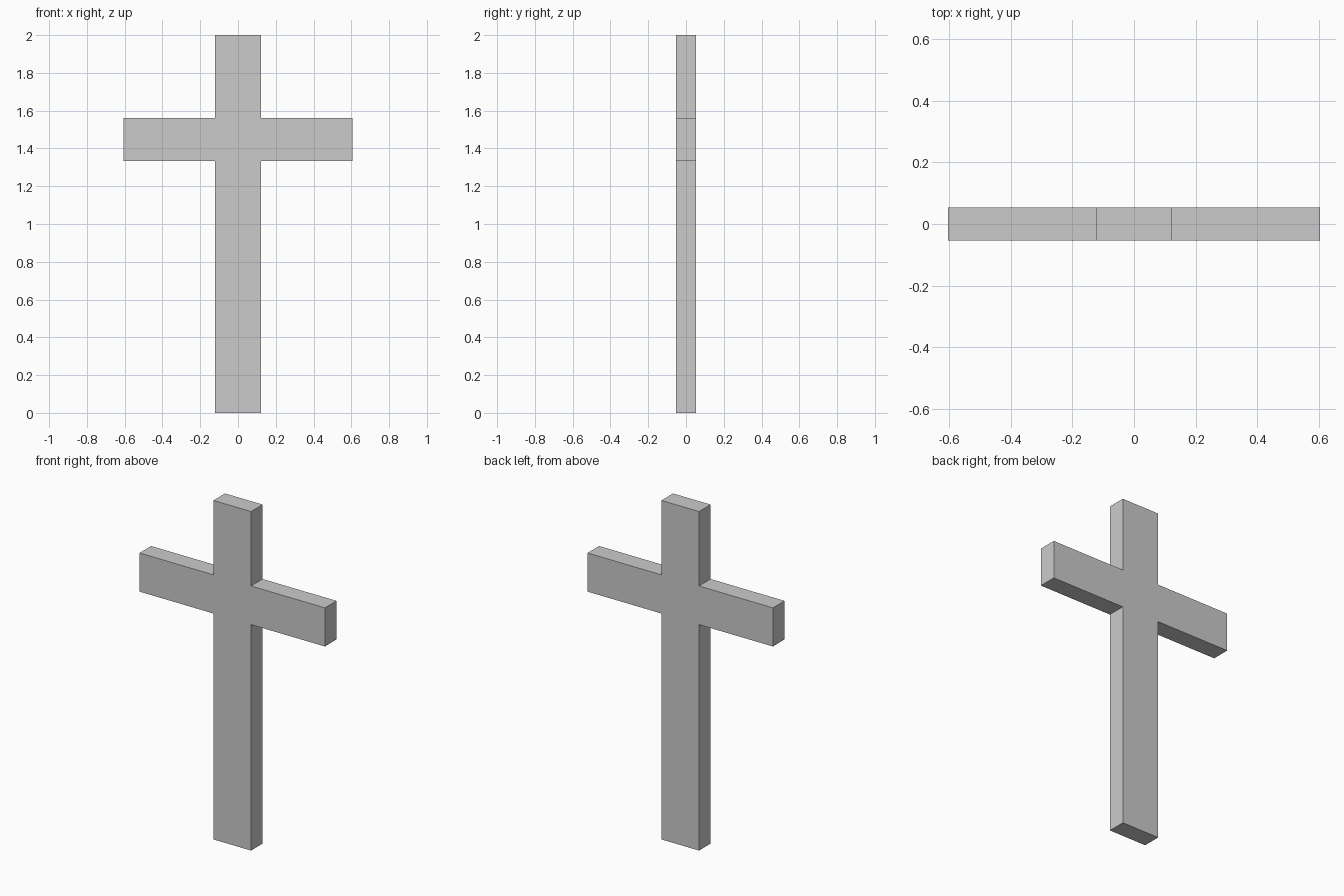
import bpy, bmesh

if "Cube" in bpy.data.objects:
    bpy.data.objects.remove(bpy.data.objects["Cube"])

POST = 0.123             # half width of the upright
ARM = 0.605              # half span of the crossbar
DEPTH = 0.054            # half thickness
LOW, HIGH, TOP = 1.333, 1.561, 2.0

# Right half of the outline, mirrored to make the full cross profile
right = [(POST, 0), (POST, LOW), (ARM, LOW), (ARM, HIGH), (POST, HIGH), (POST, TOP)]
outline = right + [(-x, z) for x, z in reversed(right)]

# Front face extruded straight back
bm = bmesh.new()
front = bm.faces.new([bm.verts.new((x, -DEPTH, z)) for x, z in outline])
result = bmesh.ops.extrude_face_region(bm, geom=[front], use_keep_orig=True)
moved = [v for v in result["geom"] if isinstance(v, bmesh.types.BMVert)]
bmesh.ops.translate(bm, verts=moved, vec=(0, 2 * DEPTH, 0))
bmesh.ops.recalc_face_normals(bm, faces=bm.faces)

mesh = bpy.data.meshes.new("cross")
bm.to_mesh(mesh)
bm.free()
bpy.context.collection.objects.link(bpy.data.objects.new("cross", mesh))
